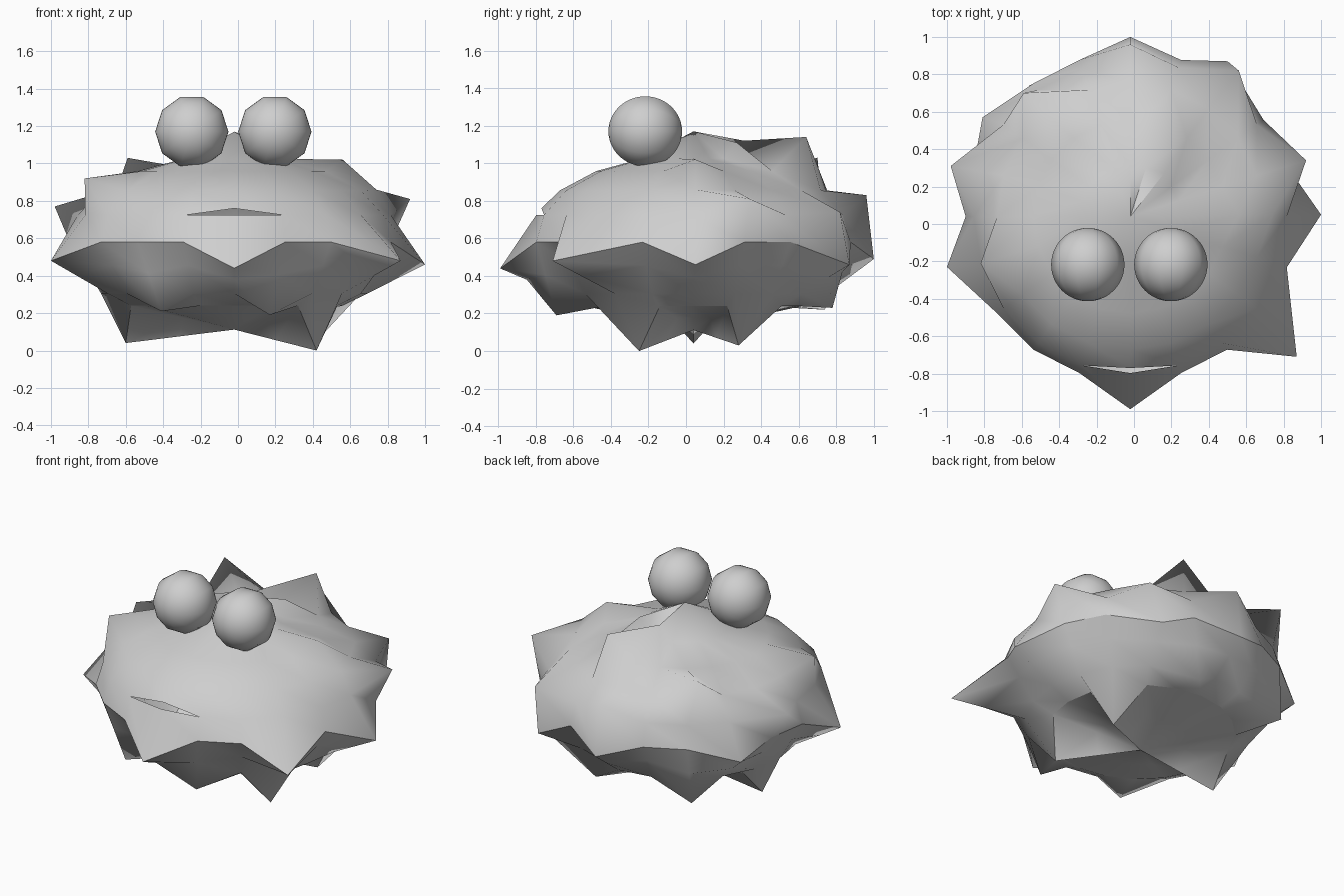
import bpy, bmesh, math
from mathutils import Matrix, Vector

if "Cube" in bpy.data.objects:
    bpy.data.objects.remove(bpy.data.objects["Cube"])

SEGS, RINGS = 20, 10
CX, CY, CZ, R, H = -0.02, 0.04, 0.58, 0.88, 0.468

mat = bpy.data.materials.new("light_grey")
mat.diffuse_color = (0.62, 0.62, 0.62, 1)
mat.use_nodes = True
mat.node_tree.nodes["Principled BSDF"].inputs["Base Color"].default_value = mat.diffuse_color


def finish(bm, name, angle):
    bmesh.ops.recalc_face_normals(bm, faces=bm.faces[:])
    mesh = bpy.data.meshes.new(name)
    bm.to_mesh(mesh)
    bm.free()
    mesh.materials.append(mat)
    ob = bpy.data.objects.new(name, mesh)
    bpy.context.collection.objects.link(ob)
    bpy.ops.object.select_all(action='DESELECT')
    ob.select_set(True)
    bpy.context.view_layer.objects.active = ob
    bpy.ops.object.shade_smooth_by_angle(angle=math.radians(angle), keep_sharp_edges=True)
    return ob


# Pulled-out spikes: (ring from top, segment counted from the front) -> tip
spikes = {
    (1, 8): (0.16, 0.27, 1.11), (1, 10): (-0.02, 0.31, 1.12),
    (2, 5): (0.56, 0.05, 1.02), (2, 9): (0.14, 0.64, 1.14),
    (3, -4): (-0.82, -0.21, 0.92), (3, -8): (-0.59, 0.70, 1.03),
    (3, 5): (0.74, 0.05, 0.86),
    (4, 6): (0.92, 0.34, 0.81), (4, 8): (0.56, 0.82, 0.74),
    (4, 10): (-0.02, 0.96, 0.83), (4, -6): (-0.98, 0.31, 0.77),
    (5, 0): (-0.02, -0.99, 0.44), (5, 3): (0.87, -0.71, 0.48),
    (5, 5): (1.00, 0.05, 0.46), (5, 8): (0.50, 0.87, 0.46),
    (5, 10): (-0.02, 1.00, 0.49), (5, -4): (-1.00, -0.23, 0.48),
    (5, -7): (-0.81, 0.57, 0.50),
    (7, 1): (0.17, -0.69, 0.19), (7, -2): (-0.41, -0.62, 0.21),
    (7, 9): (0.13, 0.78, 0.23), (7, -8): (-0.56, 0.74, 0.22),
    (8, 3): (0.42, -0.25, 0.00), (8, 7): (0.40, 0.28, 0.03),
    (8, -5): (-0.60, 0.04, 0.04),
}
spikes = {(r, s % SEGS): Vector(p) for (r, s), p in spikes.items()}

# Body: squashed ball with spikes and a raised rim underneath
apex = Vector((CX, CY, 1.17))
base = Vector((CX, CY, CZ - H))
pos = {}
for r in range(1, RINGS):
    t = math.pi * r / RINGS
    for s in range(SEGS):
        a = 2 * math.pi * s / SEGS
        rad, z = R * math.sin(t), CZ + H * math.cos(t)
        if r == 8:
            rad, z = 0.58, 0.24
        p = Vector((CX + rad * math.sin(a), CY - rad * math.cos(a), z))
        pos[r, s] = spikes.get((r, s), p)
for s in range(SEGS):
    pos[6, s] = pos[5, s].lerp(pos[7, s], 0.45)   # straight flanks
    pos[9, s] = base.lerp(pos[8, s], 0.5)         # straight underside

bm = bmesh.new()
top, bottom = bm.verts.new(apex), bm.verts.new(base)
grid = {k: bm.verts.new(p) for k, p in pos.items()}
for s in range(SEGS):
    n = (s + 1) % SEGS
    bm.faces.new((top, grid[1, s], grid[1, n]))
    bm.faces.new((bottom, grid[RINGS - 1, n], grid[RINGS - 1, s]))
    for r in range(1, RINGS - 1):
        bm.faces.new((grid[r, s], grid[r + 1, s], grid[r + 1, n], grid[r, n]))
    # Crisp widest ring and lower rim
    for r in (5, 8):
        bm.edges.get((grid[r, s], grid[r, n])).smooth = False

# Mouth: slit opened along the front of the ring above the widest one
mid = grid[4, 0]
slit = [bm.edges.get((mid, grid[4, s])) for s in (1, SEGS - 1)]
at = mid.co.copy()
bmesh.ops.split_edges(bm, edges=slit)
for v in bm.verts:
    if (v.co - at).length < 1e-4 and all(
            f.calc_center_median().z > at.z for f in v.link_faces):
        v.co = (CX, -0.77, 0.76)
finish(bm, "body", 75)

# Eyes: ten-sided balls with their poles facing front and back
for name, x in (("left_eye", -0.247), ("right_eye", 0.197)):
    bm = bmesh.new()
    bmesh.ops.create_uvsphere(
        bm, u_segments=10, v_segments=24, radius=0.196,
        matrix=Matrix.Translation((x, -0.217, 1.17))
        @ Matrix.Rotation(math.pi / 2, 4, 'X') @ Matrix.Rotation(math.pi / 10, 4, 'Z'))
    finish(bm, name, 60)
